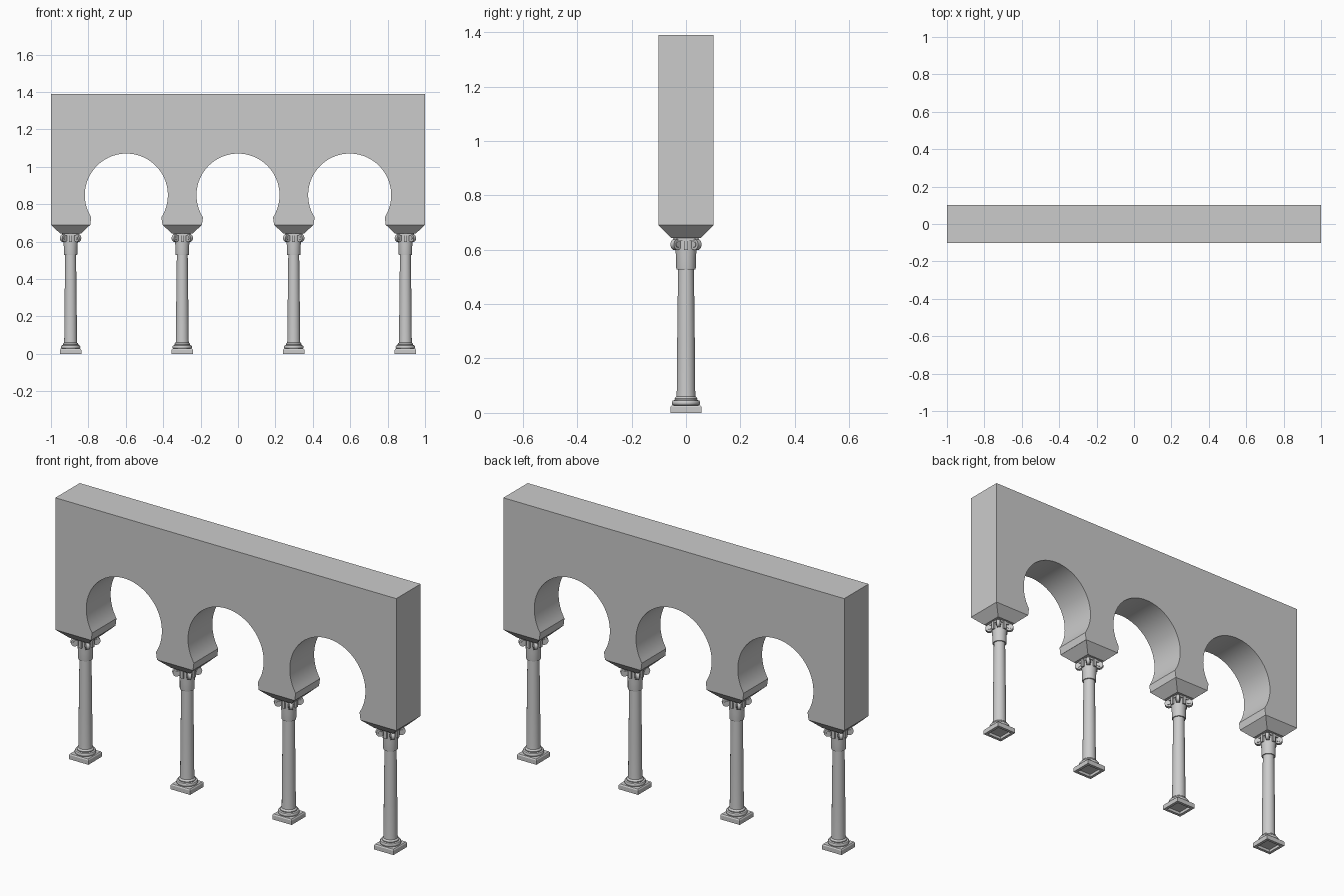
import bpy, bmesh
from math import pi, sin, cos, asin, sqrt
from mathutils import Matrix, Vector

if "Cube" in bpy.data.objects:
    bpy.data.objects.remove(bpy.data.objects["Cube"])

COLS = [-0.895, -0.298, 0.298, 0.895]
D = 0.102           # half depth of the wall
R, CZ = 0.222, 0.849  # arch radius and centre height


def finish(name, bm, smooth=True):
    bmesh.ops.recalc_face_normals(bm, faces=bm.faces[:])
    me = bpy.data.meshes.new(name)
    bm.to_mesh(me)
    bm.free()
    ob = bpy.data.objects.new(name, me)
    bpy.context.collection.objects.link(ob)
    if smooth:
        bpy.ops.object.select_all(action='DESELECT')
        bpy.context.view_layer.objects.active = ob
        ob.select_set(True)
        bpy.ops.object.shade_smooth_by_angle(angle=pi / 6)
    return ob


def box(bm, size, loc, rot=0):
    m = (Matrix.Rotation(rot, 4, 'Z') @ Matrix.Translation(loc)
         @ Matrix.Diagonal((*size, 1)))
    bmesh.ops.create_cube(bm, size=1, matrix=m)


def square_loft(bm, levels):
    """Stack of rectangles (half x, half y, z), capped at both ends."""
    rings = [[bm.verts.new((sx * a, sy * b, z)) for sx, sy in
              ((-1, -1), (1, -1), (1, 1), (-1, 1))] for a, b, z in levels]
    for lo, hi in zip(rings, rings[1:]):
        for i in range(4):
            j = (i + 1) % 4
            bm.faces.new((lo[i], lo[j], hi[j], hi[i]))
    bm.faces.new(rings[0])
    bm.faces.new(rings[-1])


def lathe(bm, prof, n=32):
    rings = [[bm.verts.new((r * cos(2 * pi * i / n), r * sin(2 * pi * i / n), z))
              for i in range(n)] for r, z in prof]
    for lo, hi in zip(rings, rings[1:]):
        for i in range(n):
            j = (i + 1) % n
            bm.faces.new((lo[i], lo[j], hi[j], hi[i]))
    bm.faces.new(rings[0])
    bm.faces.new(rings[-1])


# Wall with three horseshoe arches
bm = bmesh.new()
neck_z, foot_z = 0.73, 0.69
a0 = asin((neck_z - CZ) / R)
outline = [(-1, 1.39), (-1, foot_z)]
for cx in (-0.597, 0, 0.597):
    outline.append((cx - 0.193, foot_z))
    N = 48
    for i in range(N + 1):
        a = (pi - a0) + (2 * a0 - pi) * i / N
        outline.append((cx + R * cos(a), CZ + R * sin(a)))
    outline.append((cx + 0.193, foot_z))
outline += [(1, foot_z), (1, 1.39)]
face = bm.faces.new([bm.verts.new((x, -D, z)) for x, z in outline])
ext = bmesh.ops.extrude_face_region(bm, geom=[face])
bmesh.ops.translate(bm, vec=(0, 2 * D, 0),
                    verts=[v for v in ext['geom'] if isinstance(v, bmesh.types.BMVert)])
finish('arcade_wall', bm)

# Impost block: inverted truncated pyramid
bm = bmesh.new()
square_loft(bm, [(0.055, 0.055, 0.643), (0.105, D, foot_z)])
impost = finish('impost', bm, False)

# Plinth with a recessed underside
bm = bmesh.new()
square_loft(bm, [(0.042, 0.042, 0.015), (0.042, 0.042, 0), (0.057, 0.057, 0),
                 (0.057, 0.057, 0.022), (0.053, 0.053, 0.028)])
plinth = finish('plinth', bm, False)

# Round base mouldings and tapering shaft
bm = bmesh.new()
torus = [(0.046 + 0.006 * cos(t), 0.037 + 0.009 * sin(t))
         for t in [-pi / 2 + pi * i / 6 for i in range(7)]]
lathe(bm, [(0.046, 0.026)] + torus +
      [(0.041, 0.047), (0.042, 0.052), (0.039, 0.057), (0.035, 0.06),
       (0.034, 0.08), (0.0325, 0.25), (0.029, 0.54)])
shaft = finish('shaft', bm)

# Capital: bell, abacus, corner volutes and face bosses
bm = bmesh.new()
lathe(bm, [(0.028, 0.528), (0.035, 0.528), (0.036, 0.533), (0.036, 0.57),
           (0.039, 0.6), (0.039, 0.635)])
square_loft(bm, [(0.042, 0.042, 0.632), (0.042, 0.042, 0.645)])
for k in range(4):
    q = pi / 4 + k * pi / 2
    m = (Matrix.Rotation(q, 4, 'Z') @ Matrix.Translation((0.052, 0, 0.619))
         @ Matrix.Rotation(pi / 2, 4, 'X'))
    for rad, depth in ((0.02, 0.018), (0.01, 0.024)):
        bmesh.ops.create_cone(bm, cap_ends=True, segments=20, radius1=rad,
                              radius2=rad, depth=depth, matrix=m)
    box(bm, (0.03, 0.016, 0.016), (0.04, 0, 0.631), q)
    box(bm, (0.016, 0.016, 0.044), (0.039, 0, 0.621), k * pi / 2)
capital = finish('capital', bm)

# Repeat the support under every pier
for part in (impost, plinth, shaft, capital):
    part.location.x = COLS[0]
    for n, x in enumerate(COLS[1:], 2):
        c = part.copy()
        c.name = f'{part.name}_{n}'
        c.location.x = x
        bpy.context.collection.objects.link(c)
